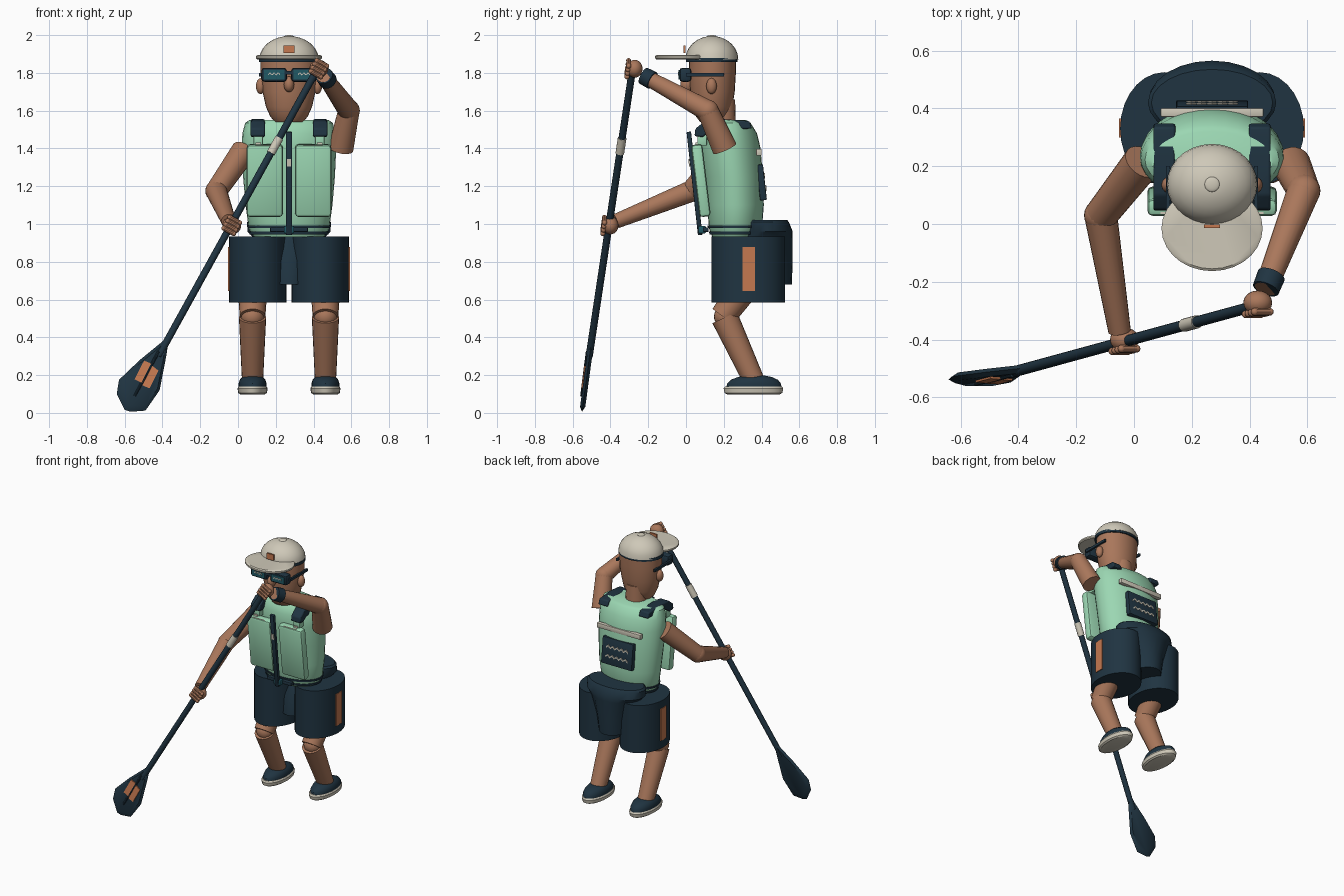
import bpy, bmesh, math
from mathutils import Vector, Matrix

if "Cube" in bpy.data.objects:
    bpy.data.objects.remove(bpy.data.objects["Cube"])

CX = 0.27  # body centre line


def colour(name, rgb):
    m = bpy.data.materials.new(name)
    m.diffuse_color = (*rgb, 1)
    m.use_nodes = True
    m.node_tree.nodes["Principled BSDF"].inputs["Base Color"].default_value = m.diffuse_color
    return m


SKIN = colour("skin", (0.40, 0.185, 0.105))
NAVY = colour("navy", (0.014, 0.034, 0.053))
MINT = colour("mint", (0.33, 0.68, 0.45))
CREAM = colour("cream", (0.62, 0.58, 0.48))
ORANGE = colour("orange", (0.56, 0.19, 0.08))
TEAL = colour("teal", (0.015, 0.10, 0.13))


def finish(bm, name, mat):
    bmesh.ops.recalc_face_normals(bm, faces=bm.faces[:])
    me = bpy.data.meshes.new(name)
    bm.to_mesh(me)
    bm.free()
    me.materials.append(mat)
    me.shade_smooth()
    me.set_sharp_from_angle(angle=math.radians(35))
    ob = bpy.data.objects.new(name, me)
    bpy.context.collection.objects.link(ob)
    return ob


def loft(name, mat, sections, segs=28):
    """Capped stack of ellipses: (z, rx, ry, cx, cy)."""
    bm = bmesh.new()
    rings = []
    for z, rx, ry, cx, cy in sections:
        rings.append([bm.verts.new((cx + rx * math.cos(math.tau * i / segs),
                                    cy + ry * math.sin(math.tau * i / segs), z))
                      for i in range(segs)])
    for a, b in zip(rings, rings[1:]):
        for i in range(segs):
            j = (i + 1) % segs
            bm.faces.new((a[i], a[j], b[j], b[i]))
    bm.faces.new(rings[0])
    bm.faces.new(rings[-1])
    return finish(bm, name, mat)


def tube(name, mat, a, b, r0, r1, segs=20):
    a, b = Vector(a), Vector(b)
    d = b - a
    m = Matrix.Translation((a + b) / 2) @ d.to_track_quat('Z', 'Y').to_matrix().to_4x4()
    bm = bmesh.new()
    bmesh.ops.create_cone(bm, cap_ends=True, segments=segs, radius1=r0, radius2=r1,
                          depth=d.length, matrix=m)
    return finish(bm, name, mat)


def ball(name, mat, c, r):
    r = (r, r, r) if isinstance(r, float) else r
    bm = bmesh.new()
    bmesh.ops.create_uvsphere(bm, u_segments=20, v_segments=12, radius=1,
                              matrix=Matrix.Translation(c) @ Matrix.Diagonal((*r, 1)))
    return finish(bm, name, mat)


def box(name, mat, c, size, bevel=0.0, tilt=0.0):
    bm = bmesh.new()
    bmesh.ops.create_cube(bm, size=1, matrix=Matrix.Translation(c)
                          @ Matrix.Rotation(tilt, 4, 'X') @ Matrix.Diagonal((*size, 1)))
    if bevel:
        bmesh.ops.bevel(bm, geom=bm.edges[:], offset=bevel, segments=2, profile=0.5,
                        affect='EDGES')
    return finish(bm, name, mat)


def prism(name, mat, pts, offset):
    """Flat outline of 3D points, extruded by an offset."""
    bm = bmesh.new()
    f = bm.faces.new([bm.verts.new(p) for p in pts])
    new = bmesh.ops.extrude_face_region(bm, geom=[f])["geom"]
    bmesh.ops.translate(bm, vec=offset, verts=[v for v in new if isinstance(v, bmesh.types.BMVert)])
    return finish(bm, name, mat)


def wave(name, c, width, height, steps, y_thick=0.006, line=0.01):
    """Zigzag ribbon standing in the xz plane."""
    top, low = [], []
    for i in range(steps + 1):
        x = c[0] + width * (i / steps - 0.5)
        z = c[2] + height * (0.5 if i % 2 else -0.5)
        top.append((x, c[1], z + line / 2))
        low.append((x, c[1], z - line / 2))
    prism(name, CREAM, top + low[::-1], (0, y_thick, 0))


# Head, neck, nose
loft("head", SKIN, [(z, rx, ry, CX, 0.14) for z, rx, ry in (
    (1.54, .075, .065), (1.57, .10, .088), (1.62, .122, .105), (1.70, .14, .118),
    (1.80, .15, .124), (1.89, .15, .124))])
tube("neck", SKIN, (CX, .19, 1.48), (CX, .19, 1.66), .075, .07)
ball("nose", SKIN, (CX, .005, 1.74), (.028, .035, .042))

# Cap with brim, band and badge
loft("cap_band", NAVY, [(z, .158, .136, CX, .137) for z in (1.858, 1.88)])
loft("cap_crown", CREAM, [(1.872 + .123 * math.sin(t), .157 * math.cos(t), .14 * math.cos(t), CX, .137)
                          for t in [math.radians(a) for a in (0, 14, 28, 42, 56, 70, 81)]])
ball("cap_button", CREAM, (CX, .137, 1.993), (.026, .026, .007))
loft("cap_brim", CREAM, [(1.872, .168, .143, CX, -.015), (1.878, .175, .148, CX, -.015),
                         (1.889, .175, .148, CX, -.015), (1.895, .165, .14, CX, -.015)])
box("cap_badge", ORANGE, (CX, -.008, 1.925), (.056, .012, .042))

# Glasses, ears
box("glasses_bridge", NAVY, (CX, -.02, 1.80), (.05, .02, .018))
for s in (-1, 1):
    box("glasses_frame", NAVY, (CX + s * .079, -.003, 1.79), (.135, .064, .074), .016)
    box("glasses_lens", TEAL, (CX + s * .079, -.036, 1.79), (.108, .006, .05))
    wave("lens_wave", (CX + s * .079, -.043, 1.795), .065, .01, 6, .005, .007)
    box("glasses_arm", NAVY, (CX + s * .152, .1, 1.79), (.014, .2, .018))
    ball("ear", SKIN, (CX + s * .15, .135, 1.73), (.025, .028, .042))

# Life vest body and belt cords
loft("vest", MINT, [(z, rx, ry, CX, cy) for z, rx, ry, cy in (
    (.93, .185, .12, .26), (.975, .213, .14, .262), (1.1, .23, .15, .262), (1.25, .243, .155, .252),
    (1.4, .25, .16, .235), (1.48, .247, .148, .228), (1.535, .232, .12, .222), (1.55, .21, .10, .22))], 32)
for z, rx, ry in ((.985, .22, .146), (.952, .208, .138)):
    loft("belt_cord", NAVY, [(z - .007, rx, ry, CX, .262), (z + .007, rx + .002, ry + .002, CX, .262)], 32)

# Front pockets, tabs and shoulder straps
for s in (-1, 1):
    x = CX + s * .128
    box("chest_pocket", MINT, (x, .079, 1.23), (.192, .06, .385), .018, .12)
    box("strap_tab", MINT, (x + s * .035, .085, 1.445), (.05, .05, .06), .006)
    box("tab_clip", CREAM, (x + s * .035, .056, 1.425), (.03, .012, .014))
    box("pocket_pull", CREAM, (x, .05, 1.415), (.1, .03, .006))
    strap = [(.045, 1.465), (.05, 1.505), (.10, 1.545), (.20, 1.555), (.335, 1.545),
             (.35, 1.505), (.22, 1.50), (.12, 1.485), (.09, 1.46)]
    sx = CX + s * .165
    ob = prism("shoulder_strap", NAVY, [(sx - .038, y, z) for y, z in strap], (.076, 0, 0))
    mod = ob.modifiers.new("soft_edges", 'BEVEL')
    mod.width, mod.segments = .008, 2

# Zip, slider and buckle
box("zip", NAVY, (CX, .045, 1.215), (.032, .024, .55), .004, .11)
box("zip_slider", CREAM, (CX, .020, 1.325), (.022, .012, .04), 0, .11)
box("buckle", TEAL, (CX, .085, .97), (.055, .04, .04), .006)
box("buckle_strap", NAVY, (CX, .105, .97), (.20, .03, .024), .004)

# Back panel and reflective strip
box("back_strip", CREAM, (CX, .386, 1.38), (.355, .03, .035), .004)
box("back_panel", NAVY, (CX, .40, 1.22), (.25, .036, .19), .006, .11)
for z in (1.255, 1.19):
    wave("back_wave", (CX, .42 - (z - 1.22) * .11 - .004, z), .18, .016, 10, .007, .012)

# Shorts: seat, two wide legs, side stripes
loft("shorts_seat", NAVY, [(.68, .12, .185, CX, .375), (.80, .14, .18, CX, .385), (.93, .19, .15, CX, .415),
                           (.96, .22, .14, CX, .425), (1.01, .222, .125, CX, .42), (1.022, .21, .115, CX, .42)], 24)
for s in (-1, 1):
    loft("shorts_leg", NAVY, [(z, .153, .195, CX + s * .165, .33) for z in (.585, .935)])
    box("shorts_stripe", ORANGE, (CX + s * .318, .332, .762), (.008, .066, .235))

# Legs and shoes
for s in (-1, 1):
    x = CX + s * .193
    tube("thigh", SKIN, (x, .32, .68), (x, .195, .51), .08, .068)
    tube("shin", SKIN, (x, .205, .505), (x, .36, .17), .072, .056)
    ball("knee", SKIN, (x, .21, .51), .062)
    loft("shoe_sole", CREAM, [(z, rx, ry, x, .357) for z, rx, ry in (
        (.098, .065, .14), (.106, .076, .153), (.13, .08, .158), (.14, .074, .15))], 24)
    loft("shoe_upper", NAVY, [(z, rx, ry, x, cy) for z, rx, ry, cy in (
        (.132, .073, .146, .36), (.155, .074, .143, .36), (.175, .068, .125, .362),
        (.19, .055, .09, .365), (.198, .035, .05, .365))], 24)


# Arms
def arm(shoulder, elbow, wrist, r):
    tube("upper_arm", SKIN, shoulder, elbow, r + .006, r - .004)
    ball("elbow", SKIN, elbow, r - .003)
    tube("forearm", SKIN, elbow, wrist, r - .004, r - .022)


arm((.545, .205, 1.40), (.587, .115, 1.60), (.455, -.225, 1.785), .061)
arm((.03, .215, 1.385), (-.115, .03, 1.175), (-.05, -.37, 1.015), .061)
tube("wristband", NAVY, (.475, -.178, 1.76), (.456, -.225, 1.785), .049, .047)


# Paddle shaft follows one straight line, given by height
def shaft(z, off=0.0):
    return Vector((.42 - (1.82 - z) * .553, -.283 - (1.82 - z) * .151 + off, z))


def hand(c):
    c = Vector(c)
    ball("palm", SKIN, c, (.05, .042, .047))
    axis = (shaft(1) - shaft(0)).normalized()
    across = axis.cross(Vector((0, -1, 0))).normalized()
    for i in range(4):
        k = c + axis * (i - 1.5) * .022 + Vector((0, -.036, 0))
        tube("finger", SKIN, k - across * .03, k + across * .03, .013, .013, 10)
        for t in (-.03, .03):
            ball("fingertip", SKIN, k + across * t, .013)


hand((.428, -.272, 1.822))
hand((-.033, -.40, .992))

tube("paddle_shaft", NAVY, shaft(1.85), shaft(.30), .019, .019, 16)
tube("paddle_ring", CREAM, shaft(1.455), shaft(1.375), .023, .023, 16)


# Blade: flat outline leaning with the shaft, with thinner rim
def on_blade(x, z, off=0.0):
    return Vector((x, -.50 - (.38 - z) * .135 + off, z))


outline = [(-.41, .37), (-.385, .395), (-.37, .37), (-.378, .31), (-.415, .12), (-.49, .012),
           (-.57, .006), (-.60, .016), (-.642, .10), (-.63, .175), (-.52, .28)]
bm = bmesh.new()
rim = [bm.verts.new(on_blade(x, z)) for x, z in outline]
for off in (-.014, .014):
    mid = [bm.verts.new(on_blade(-.49 + (x + .49) * .85, .18 + (z - .18) * .85, off)) for x, z in outline]
    bm.faces.new(mid)
    for i in range(len(rim)):
        j = (i + 1) % len(rim)
        bm.faces.new((rim[i], rim[j], mid[j], mid[i]))
finish(bm, "paddle_blade", NAVY)

# Blade ridge and orange plates
tube("blade_ridge", NAVY, on_blade(-.42, .325, -.014), on_blade(-.547, .09, -.014), .009, .007, 10)
for pts in ([(-.497, .277), (-.457, .26), (-.506, .157), (-.548, .178)],
            [(-.455, .25), (-.421, .224), (-.468, .13), (-.507, .146)]):
    prism("blade_plate", ORANGE, [on_blade(x, z, -.021) for x, z in pts], (0, .008, 0))
